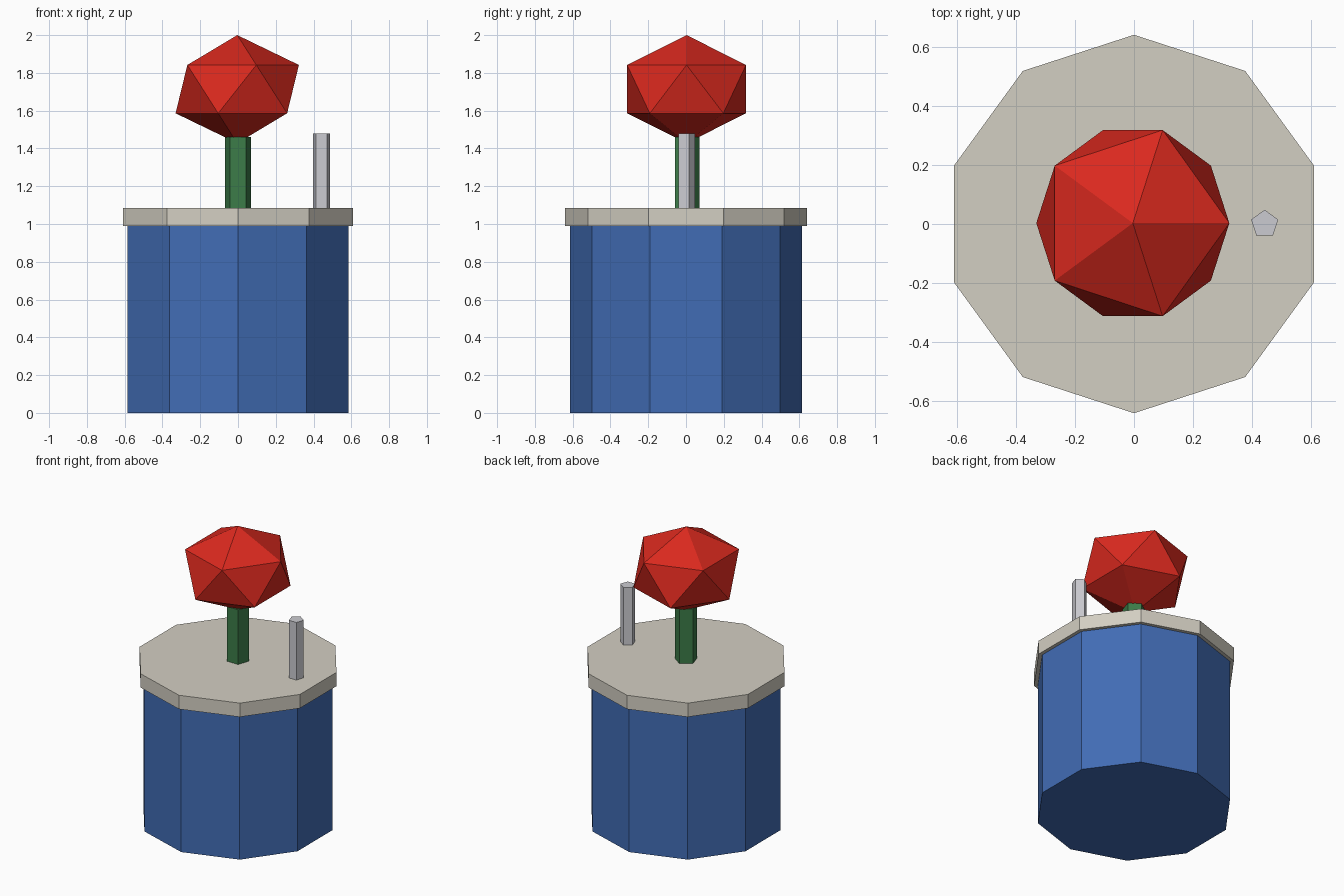
import bpy

if "Cube" in bpy.data.objects:
    bpy.data.objects.remove(bpy.data.objects["Cube"])


def paint(obj, name, rgb):
    obj.name = name
    mat = bpy.data.materials.new(name + "_colour")
    mat.diffuse_color = (*rgb, 1.0)
    mat.use_nodes = True
    mat.node_tree.nodes["Principled BSDF"].inputs["Base Color"].default_value = mat.diffuse_color
    obj.data.materials.append(mat)


def prism(name, sides, radius, z0, z1, rgb, x=0.0):
    """Upright prism with one corner pointing to +y."""
    bpy.ops.mesh.primitive_cylinder_add(
        vertices=sides, radius=radius, depth=z1 - z0,
        location=(x, 0, (z0 + z1) / 2))
    paint(bpy.context.object, name, rgb)


# Ten-sided drum and its overhanging lid
prism("body", 10, 0.615, 0.0, 0.99, (0.053, 0.15, 0.46))
prism("lid", 10, 0.64, 0.99, 1.085, (0.65, 0.62, 0.54))

# Five-sided stem under the ball, and the thin side post
prism("stem", 5, 0.0725, 1.08, 1.46, (0.045, 0.2, 0.065))
prism("side_post", 5, 0.048, 1.08, 1.48, (0.6, 0.6, 0.64), x=0.442)

# Flattened faceted ball on top
bpy.ops.mesh.primitive_ico_sphere_add(
    subdivisions=1, radius=1.0, location=(-0.004, 0.003, 1.714))
ball = bpy.context.object
ball.scale = (0.365, 0.37, 0.286)
bpy.ops.object.transform_apply(location=False, rotation=False, scale=True)
paint(ball, "ball_top", (0.7, 0.022, 0.013))
